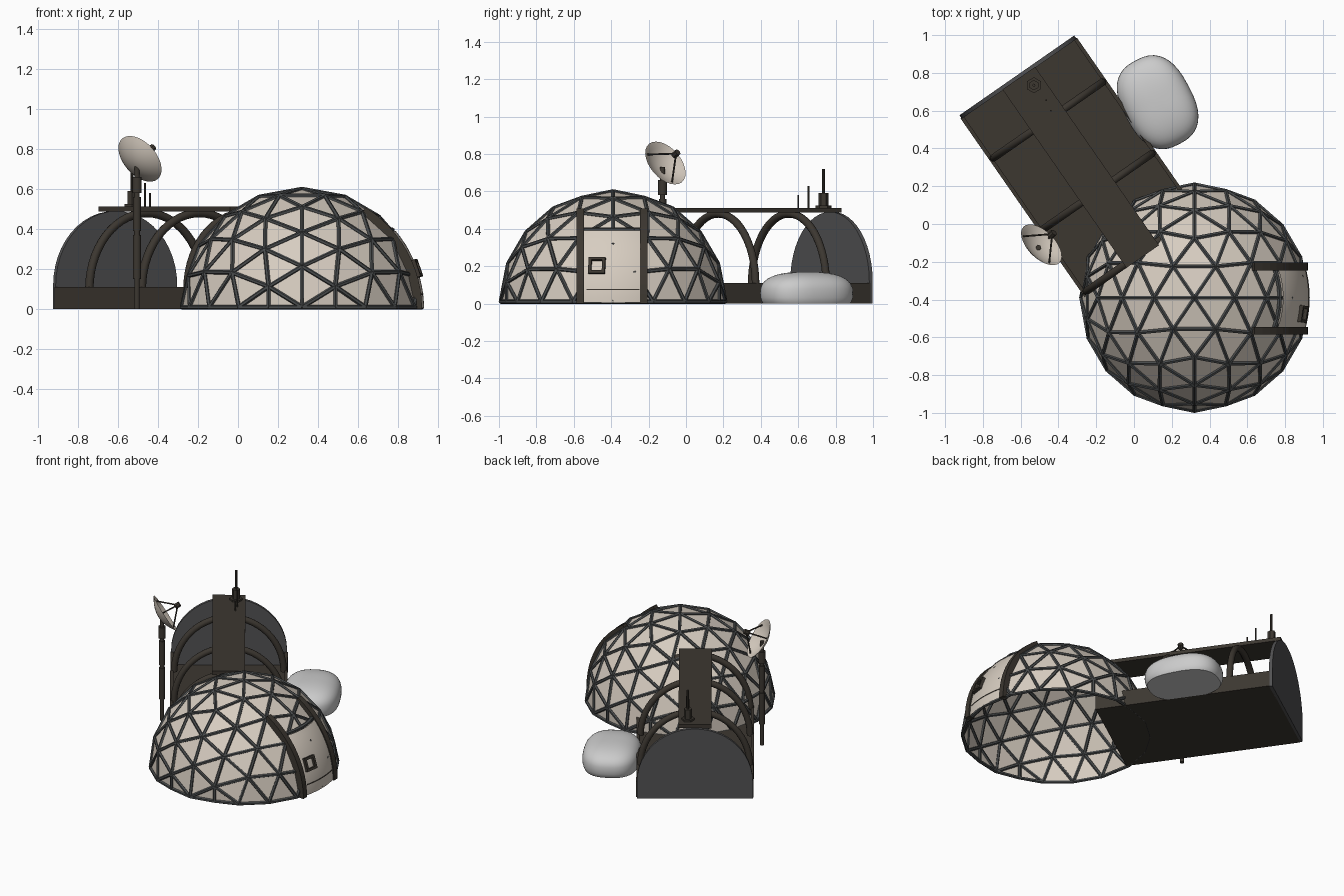
import bpy, bmesh, math
from itertools import combinations
from mathutils import Vector as V, Matrix

if "Cube" in bpy.data.objects:
    bpy.data.objects.remove(bpy.data.objects["Cube"])

def mat(name, rgb):
    m = bpy.data.materials.new(name)
    m.diffuse_color = (*rgb, 1)
    m.use_nodes = True
    m.node_tree.nodes["Principled BSDF"].inputs["Base Color"].default_value = m.diffuse_color
    return m

PANEL = mat("warm_white_panel", (0.68, 0.61, 0.53))
STRUT = mat("slate_strut", (0.065, 0.07, 0.072))
BROWN = mat("dark_bronze", (0.045, 0.038, 0.03))
GREY = mat("end_wall_grey", (0.085, 0.085, 0.088))
PALE = mat("pale_grey", (0.6, 0.6, 0.6))
I4 = Matrix.Identity(4)

def finish(bm, name, m, M=I4, smooth=False, recalc=True):
    if recalc:
        bmesh.ops.recalc_face_normals(bm, faces=bm.faces)
    bm.transform(M)
    me = bpy.data.meshes.new(name)
    bm.to_mesh(me)
    bm.free()
    me.materials.append(m)
    ob = bpy.data.objects.new(name, me)
    bpy.context.collection.objects.link(ob)
    if smooth:
        bpy.context.view_layer.objects.active = ob
        ob.select_set(True)
        bpy.ops.object.shade_smooth_by_angle(angle=math.radians(40))
        ob.select_set(False)
    return ob

def add_rod(bm, a, b, r, sides=6, r2=None):
    a, b = V(a), V(b)
    M = Matrix.Translation((a + b) / 2) @ (b - a).to_track_quat('Z', 'Y').to_matrix().to_4x4()
    bmesh.ops.create_cone(bm, cap_ends=True, segments=sides, radius1=r,
                          radius2=r if r2 is None else r2, depth=(b - a).length, matrix=M)

def rods(name, m, items, M=I4, smooth=False):
    bm = bmesh.new()
    for it in items:
        add_rod(bm, *it)
    return finish(bm, name, m, M, smooth)

def box(name, m, lo, hi, M=I4):
    lo, hi = V(lo), V(hi)
    bm = bmesh.new()
    bmesh.ops.create_cube(bm, size=1, matrix=Matrix.Translation((lo + hi) / 2) @ Matrix.Diagonal((*(hi - lo), 1)))
    return finish(bm, name, m, M)

def prism(name, m, pts, vec, M=I4, smooth=False):
    bm = bmesh.new()
    f = bm.faces.new([bm.verts.new(p) for p in pts])
    ex = bmesh.ops.extrude_face_region(bm, geom=[f])
    bmesh.ops.translate(bm, vec=vec, verts=[v for v in ex['geom'] if isinstance(v, bmesh.types.BMVert)])
    return finish(bm, name, m, M, smooth)

def grid(name, m, fn, nu, nv, M=I4):
    bm = bmesh.new()
    vs = [[bm.verts.new(fn(i / nu, j / nv)) for j in range(nv + 1)] for i in range(nu + 1)]
    for i in range(nu):
        for j in range(nv):
            bm.faces.new((vs[i][j], vs[i + 1][j], vs[i + 1][j + 1], vs[i][j + 1]))
    bmesh.ops.remove_doubles(bm, verts=bm.verts, dist=1e-5)
    return finish(bm, name, m, M, True)

# --- Geodesic dome: icosahedron corners, face centres, edge centres and points between
DC, R = V((0.32, -0.39, 0)), 0.6
phi = (1 + 5 ** 0.5) / 2
base = []
for a in (-1, 1):
    for b in (-phi, phi):
        base += [V(p).normalized() for p in ((0, a, b), (a, b, 0), (b, 0, a))]
near = lambda p, q: p.dot(q) > 0.4
pts = list(base) + [(p + q).normalized() for p, q in combinations(base, 2) if near(p, q)]
for tri in combinations(base, 3):
    if all(near(p, q) for p, q in combinations(tri, 2)):
        f = sum(tri, V()).normalized()
        pts += [f] + [(f + p).normalized() for p in tri]
bm = bmesh.new()
for p in pts:
    bm.verts.new(p * R)
bmesh.ops.convex_hull(bm, input=bm.verts)
bmesh.ops.bisect_plane(bm, geom=bm.verts[:] + bm.edges[:] + bm.faces[:], dist=1e-4,
                       plane_co=(0, 0, 0), plane_no=(0, 0, 1), clear_inner=True)
lift = lambda c: (c.x, c.y, max(c.z, 0.01))
struts = [(lift(e.verts[0].co), lift(e.verts[1].co), 0.0115) for e in bm.edges]
finish(bm, "dome_panels", PANEL, Matrix.Translation(DC), recalc=False)
rods("dome_struts", STRUT, struts, Matrix.Translation(DC))

# --- Door in the dome's right side
MD = Matrix.Translation(DC)
def on_dome(y, z, r):
    return V((math.sqrt(r * r - y * y - z * z), y, z))
grid("door_panel", PANEL, lambda u, v: on_dome(-0.165 + 0.33 * u, 0.005 + 0.385 * v, 0.61), 14, 14, MD)
arc = [math.radians(58 * i / 12) for i in range(13)]
for name, y in (("door_post_front", -0.195), ("door_post_back", 0.145)):
    prof = [(0.6 * math.cos(a), y, 0.6 * math.sin(a)) for a in arc]
    prof += [(0.555 * math.cos(a), y, 0.555 * math.sin(a)) for a in reversed(arc)]
    prism(name, BROWN, prof, (0, 0.04, 0), MD)
hd = [on_dome(-0.165 + 0.33 * i / 6, 0.395, 0.6) for i in range(7)]
rods("door_header", STRUT, [(hd[i], hd[i + 1], 0.013) for i in range(6)], MD)
sm = [on_dome(-0.14 + 0.28 * i / 8, 0.075, 0.609) for i in range(9)]
rods("door_seam", BROWN, [(sm[i], sm[i + 1], 0.004) for i in range(8)], MD)
w = on_dome(-0.085, 0.2, 0.605)
MW = MD @ Matrix.Translation(w) @ Matrix.Rotation(math.atan2(w.y, w.x), 4, 'Z') @ Matrix.Rotation(-math.asin(w.z / w.length), 4, 'Y')
o, i_ = 0.045, 0.029
for n, lo, hi in (("top", (-o, i_), (o, o)), ("bottom", (-o, -o), (o, -i_)),
                  ("left", (-o, -i_), (-i_, i_)), ("right", (i_, -i_), (o, i_))):
    box("window_frame_" + n, BROWN, (-0.015, *lo), (0.022, *hi), MW)

# --- Corridor: local x runs from its far end into the dome, local y across
MC = Matrix.Translation((-0.61, 0.772, 0)) @ Matrix.Rotation(math.radians(-55.2), 4, 'Z')
L, W, ZC = 1.15, 0.37, 0.12
box("corridor_floor", BROWN, (0, -W, 0), (L, W, 0.02), MC)
box("corridor_wall_left", BROWN, (0, -W - 0.005, 0), (L, -W + 0.015, 0.11), MC)
box("corridor_wall_right", BROWN, (0, W - 0.015, 0), (L, W + 0.005, 0.11), MC)
box("roof_plank", BROWN, (0, -0.105, 0.487), (L, 0.105, 0.512), MC)
half = [math.pi * i / 24 for i in range(25)]
wall = [(-0.018, W, 0)] + [(-0.018, W * math.cos(a), ZC + W * math.sin(a)) for a in half] + [(-0.018, -W, 0)]
prism("corridor_end_wall", GREY, wall, (0.022, 0, 0), MC)

def arch(name, t):
    def fn(u, v):
        a, b = math.pi * u, 2 * math.pi * v
        r = W - 0.02 + 0.021 * math.cos(b)
        return (t + 0.021 * math.sin(b), r * math.cos(a), 0.1 + (r + 0.03) * math.sin(a))
    grid(name, BROWN, fn, 28, 10, MC)
for name, t in (("arch_far", 0.27), ("arch_middle", 0.73), ("arch_dome_end", L - 0.02)):
    arch(name, t)

# --- Roof aerials
rods("main_aerial", BROWN, [((-0.53, 0.735, 0.5), (-0.53, 0.735, 0.525), 0.042, 6),
                            ((-0.53, 0.735, 0.52), (-0.53, 0.735, 0.59), 0.027, 6),
                            ((-0.53, 0.735, 0.59), (-0.53, 0.735, 0.72), 0.008, 8)])
rods("small_aerials", BROWN, [((-0.465, 0.655, 0.5), (-0.465, 0.655, 0.63), 0.005, 6),
                              ((-0.44, 0.6, 0.5), (-0.44, 0.6, 0.58), 0.005, 6)])

# --- Dish on its mast
mx, my = -0.505, -0.125
seg = ((0, 0.17, 0.014), (0.15, 0.37, 0.02), (0.37, 0.4, 0.015), (0.39, 0.56, 0.02),
       (0.56, 0.6, 0.014), (0.58, 0.66, 0.024), (0.64, 0.73, 0.014))
rods("dish_mast", BROWN, [((mx, my, a), (mx, my, b), r, 10) for a, b, r in seg], smooth=True)
MDish = Matrix.Translation((-0.52, -0.14, 0.725)) @ V((0.6, 0.6, 0.53)).to_track_quat('Z', 'Y').to_matrix().to_4x4()
RD, DEP = 0.135, 0.05
def dish(u, v):
    # outer bowl, then back along the inner bowl
    s = 2 * u if u < 0.5 else 2 - 2 * u
    b = 2 * math.pi * v
    return (RD * s * math.cos(b), RD * s * math.sin(b), DEP * s * s + (0 if u < 0.5 else 0.008 * (1 - s * 0.5) if u > 0.5 else 0))
grid("dish_bowl", PANEL, dish, 16, 28, MDish)
legs = [((0.115 * math.cos(a), 0.115 * math.sin(a), 0.04), (0, 0, 0.145), 0.005)
        for a in (0.5, 0.5 + 2.094, 0.5 + 4.189)]
rods("dish_feed", BROWN, legs + [((0, 0, 0.125), (0, 0, 0.16), 0.018, 8)], MDish)

# --- Rounded storage tank, flat at the ground
bm = bmesh.new()
bmesh.ops.create_uvsphere(bm, u_segments=40, v_segments=24, radius=1)
pw = lambda c: math.copysign(abs(c) ** 0.78, c)
for v in bm.verts:
    v.co = V((0.25 * pw(v.co.x), 0.185 * pw(v.co.y), 0.055 + 0.115 * pw(v.co.z)))
cut = bmesh.ops.bisect_plane(bm, geom=bm.verts[:] + bm.edges[:] + bm.faces[:], plane_co=(0, 0, 0),
                             plane_no=(0, 0, 1), clear_inner=True)
bmesh.ops.holes_fill(bm, edges=[e for e in bm.edges if e.is_boundary])
finish(bm, "storage_tank", PALE, Matrix.Translation((0.125, 0.645, 0)) @ Matrix.Rotation(math.radians(-62), 4, 'Z'), True)
